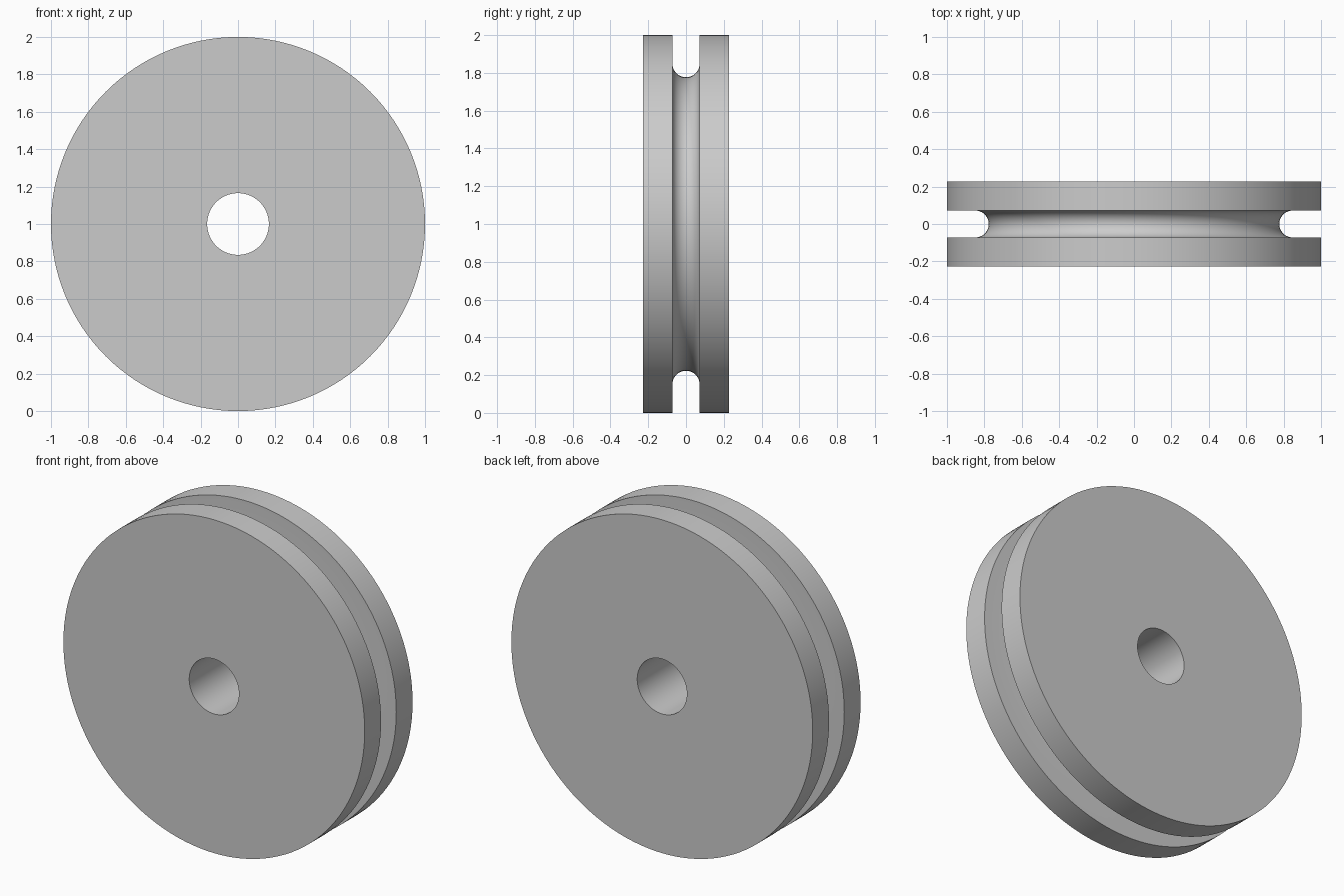
import bpy, bmesh, math
from mathutils import Vector

cube = bpy.data.objects.get("Cube")
if cube:
    bpy.data.objects.remove(cube, do_unlink=True)

# Wheel dimensions
RIM, BORE, HALF_WIDTH = 1.0, 0.165, 0.227
GROOVE, GROOVE_CENTRE = 0.072, 0.849
SEGMENTS, ARC_STEPS = 128, 24

grey = bpy.data.materials.new("plain grey")
grey.use_nodes = True
colour = (0.6, 0.6, 0.6, 1)
grey.diffuse_color = colour
grey.node_tree.nodes["Principled BSDF"].inputs["Base Color"].default_value = colour

# Cross-section as (radius, y): bore, front face, rim, round-bottomed groove, rim, back face
profile = [(BORE, -HALF_WIDTH), (RIM, -HALF_WIDTH), (RIM, -GROOVE)]
for i in range(ARC_STEPS + 1):
    a = math.pi * i / ARC_STEPS
    profile.append((GROOVE_CENTRE - GROOVE * math.sin(a), -GROOVE * math.cos(a)))
profile += [(RIM, GROOVE), (RIM, HALF_WIDTH), (BORE, HALF_WIDTH)]

# Revolve the closed section around the y axis
bm = bmesh.new()
verts = [bm.verts.new((r, y, 0)) for r, y in profile]
edges = [bm.edges.new((v, verts[(i + 1) % len(verts)])) for i, v in enumerate(verts)]
bmesh.ops.spin(bm, geom=verts + edges, cent=(0, 0, 0), axis=(0, 1, 0),
               angle=math.tau, steps=SEGMENTS, use_merge=True)
bmesh.ops.remove_doubles(bm, verts=bm.verts, dist=0.0001)
bmesh.ops.recalc_face_normals(bm, faces=bm.faces)
bmesh.ops.translate(bm, verts=bm.verts, vec=Vector((0, 0, RIM)))

mesh = bpy.data.meshes.new("grooved_wheel")
bm.to_mesh(mesh)
bm.free()
mesh.materials.append(grey)
wheel = bpy.data.objects.new("grooved_wheel", mesh)
bpy.context.collection.objects.link(wheel)

# Smooth the round surfaces, keep the rims crisp
bpy.ops.object.select_all(action='DESELECT')
wheel.select_set(True)
bpy.context.view_layer.objects.active = wheel
bpy.ops.object.shade_smooth_by_angle(angle=math.radians(30))
